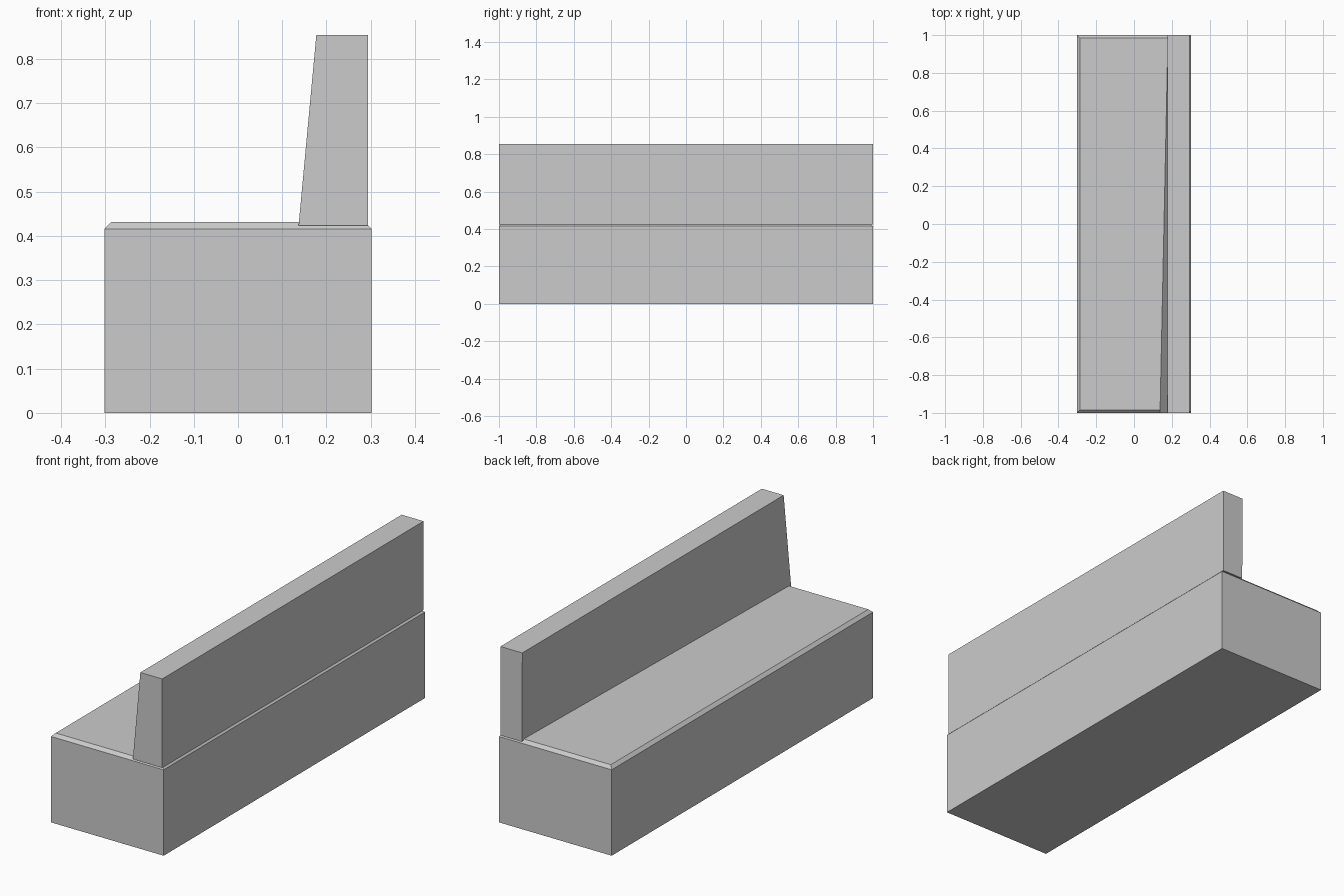
import bpy, bmesh

if "Cube" in bpy.data.objects:
    bpy.data.objects.remove(bpy.data.objects["Cube"])


def loft(name, lower, upper_rings):
    """Closed solid from stacked four-cornered rings, bottom to top."""
    bm = bmesh.new()
    rings = [[bm.verts.new(p) for p in ring] for ring in [lower] + upper_rings]
    bm.faces.new(rings[0][::-1])
    for a, b in zip(rings, rings[1:]):
        for i in range(4):
            j = (i + 1) % 4
            bm.faces.new((a[i], a[j], b[j], b[i]))
    bm.faces.new(rings[-1])
    bmesh.ops.recalc_face_normals(bm, faces=bm.faces)
    mesh = bpy.data.meshes.new(name)
    bm.to_mesh(mesh)
    bm.free()
    obj = bpy.data.objects.new(name, mesh)
    bpy.context.collection.objects.link(obj)
    return obj


def rect(x0, x1, y, z):
    return [(x0, -y, z), (x1, -y, z), (x1, y, z), (x0, y, z)]


# Seat block with chamfered top edge
loft("seat", rect(-0.302, 0.302, 1.0, 0),
     [rect(-0.302, 0.302, 1.0, 0.416), rect(-0.287, 0.287, 0.985, 0.431)])

# Backrest: its front face leans at the -y end and twists to upright at +y
back_x, bottom_z = 0.294, 0.424
loft("backrest",
     [(0.137, -1, bottom_z), (back_x, -1, bottom_z),
      (back_x, 1, bottom_z), (0.179, 1, bottom_z)],
     [rect(0.177, back_x, 1.0, 0.854)])
